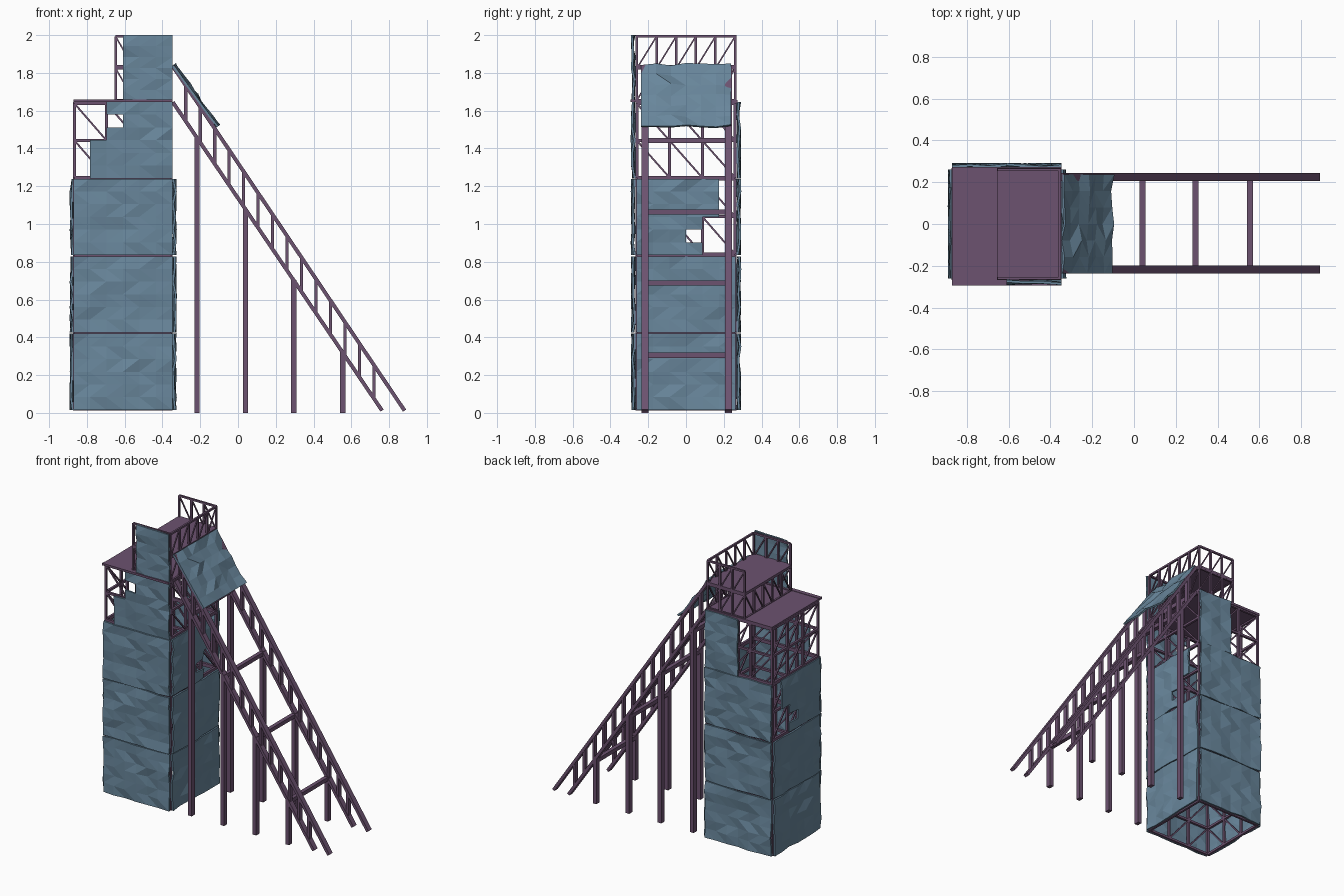
import bpy, bmesh, random
from mathutils import Vector, Matrix

if "Cube" in bpy.data.objects:
    bpy.data.objects.remove(bpy.data.objects["Cube"])

random.seed(4)


def material(name, rgb):
    m = bpy.data.materials.new(name)
    m.diffuse_color = (*rgb, 1)
    m.use_nodes = True
    m.node_tree.nodes["Principled BSDF"].inputs["Base Color"].default_value = m.diffuse_color
    return m


STEEL = material("purple_steel", (0.15, 0.085, 0.16))
SHEET = material("blue_sheet", (0.14, 0.24, 0.33))


def finish(name, bm, mat):
    bmesh.ops.recalc_face_normals(bm, faces=bm.faces)
    me = bpy.data.meshes.new(name)
    bm.to_mesh(me)
    bm.free()
    me.materials.append(mat)
    ob = bpy.data.objects.new(name, me)
    bpy.context.collection.objects.link(ob)
    return ob


def beam(bm, a, b, w, d=None):
    """Square bar from a to b."""
    a, b = Vector(a), Vector(b)
    z = (b - a).normalized()
    side = Vector((0, 1, 0)) if abs(z.y) < 0.9 else Vector((1, 0, 0))
    x = side.cross(z).normalized()
    y = z.cross(x)
    rot = Matrix((x, y, z)).transposed().to_4x4()
    size = Matrix.Diagonal((w, d or w, (b - a).length, 1))
    bmesh.ops.create_cube(bm, size=1, matrix=Matrix.Translation((a + b) / 2) @ rot @ size)


def box(bm, lo, hi):
    lo, hi = Vector(lo), Vector(hi)
    bmesh.ops.create_cube(bm, size=1, matrix=Matrix.Translation((lo + hi) / 2)
                          @ Matrix.Diagonal((*(hi - lo), 1)))


def truss(bm, o, u, v, nu, nv, w=0.016, flip=False):
    """Flat wall of rails, posts and one diagonal per bay."""
    o, u, v = Vector(o), Vector(u), Vector(v)
    p = lambda i, j: o + u * (i / nu) + v * (j / nv)
    for j in range(nv + 1):
        beam(bm, p(0, j), p(nu, j), w)
    for i in range(nu + 1):
        beam(bm, p(i, 0), p(i, nv), w)
    for i in range(nu):
        for j in range(nv):
            a, b = (p(i, j), p(i + 1, j + 1)) if flip else (p(i, j + 1), p(i + 1, j))
            beam(bm, a, b, w * 0.6)


def panel(name, o, u, v, cols=6, rows=6, keep=lambda i, j: True, bump=0.018):
    """Dented sheet cladding; keep() chooses the cells that survive."""
    o, u, v = Vector(o), Vector(u), Vector(v)
    n = u.cross(v).normalized()
    bm = bmesh.new()
    vs = {(i, j): bm.verts.new(o + u * (i / cols) + v * (j / rows) + n * random.uniform(0.002, bump))
          for i in range(cols + 1) for j in range(rows + 1)}
    for i in range(cols):
        for j in range(rows):
            if keep(i, j):
                a, b, c, d = vs[i, j], vs[i + 1, j], vs[i + 1, j + 1], vs[i, j + 1]
                if j % 2:
                    bm.faces.new((a, b, c))
                    bm.faces.new((a, c, d))
                else:
                    bm.faces.new((a, b, d))
                    bm.faces.new((b, c, d))
    bmesh.ops.delete(bm, geom=[q for q in bm.verts if not q.link_faces], context='VERTS')
    base = bm.faces[:] if not bm.faces.ensure_lookup_table() else []
    res = bmesh.ops.extrude_face_region(bm, geom=base, use_keep_orig=True)
    bmesh.ops.translate(bm, vec=-n * 0.012,
                        verts=[q for q in res["geom"] if isinstance(q, bmesh.types.BMVert)])
    return finish(name, bm, SHEET)


# tower frame: four stacked box trusses
X0, X1, Y = -0.865, -0.355, 0.26
W = X1 - X0
levels = [0.02, 0.43, 0.84, 1.245, 1.645]
bm = bmesh.new()
for z0, z1 in zip(levels, levels[1:]):
    h = (0, 0, z1 - z0 - 0.008)
    truss(bm, (X0, -Y, z0), (W, 0, 0), h, 3, 2)
    truss(bm, (X0, Y, z0), (W, 0, 0), h, 3, 2)
    truss(bm, (X0, -Y, z0), (0, 2 * Y, 0), h, 3, 2)
    truss(bm, (X1, -Y, z0), (0, 2 * Y, 0), h, 3, 2)
finish("tower_frame", bm, STEEL)

# top cabin frame and guard rails, open on the left above the upper deck
XM = -0.648
bm = bmesh.new()
for y in (-Y, Y):
    truss(bm, (XM, y, 1.655), (X1 - XM, 0, 0), (0, 0, 0.338), 3, 2, 0.013)
truss(bm, (X1, -Y, 1.655), (0, 2 * Y, 0), (0, 0, 0.338), 5, 2, 0.013, True)
truss(bm, (XM, -Y, 1.655), (0, 2 * Y, 0), (0, 0, 0.175), 5, 1, 0.013, True)
finish("guard_rails", bm, STEEL)

# decks
bm = bmesh.new()
box(bm, (-0.872, -0.267, 1.64), (-0.348, 0.272, 1.657))
box(bm, (-0.872, -0.295, 1.645), (-0.348, -0.265, 1.66))
finish("lower_deck", bm, STEEL)
bm = bmesh.new()
box(bm, (-0.655, -0.267, 1.828), (-0.348, 0.267, 1.843))
finish("upper_deck", bm, STEEL)

# sheet cladding, with the same broken outline reused on damaged sides
limits = [4, 3, 4, 5, 5, 5]
broken = lambda i, j: i < limits[j]
broken_mirror = lambda i, j: 5 - i < limits[j]
broken_turned = lambda i, j: 5 - i < limits[5 - j]
xa, xb, yo = -0.872, -0.348, 0.275
for k in range(3):
    z0, v = levels[k] - 0.004, (0, 0, 0.403)
    panel(f"front_panel_{k}", (xa, -yo, z0), (xb - xa, 0, 0), v)
    panel(f"back_panel_{k}", (xb, yo, z0), (xa - xb, 0, 0), v)
    hole = k == 2
    panel(f"right_panel_{k}", (xb + 0.006, -0.262, z0), (0, 0.524, 0), v,
          keep=broken if hole else lambda i, j: True)
    panel(f"left_panel_{k}", (xa - 0.002, 0.262, z0), (0, -0.524, 0), v,
          keep=broken_mirror if hole else lambda i, j: True)
panel("front_panel_upper", (xa, -yo, 1.241), (xb - xa, 0, 0), (0, 0, 0.405), keep=broken_turned)
panel("back_panel_upper", (xb, yo, 1.241), (xa - xb, 0, 0), (0, 0, 0.405), keep=lambda i, j: i < 3)
panel("front_panel_top", (-0.61, -yo, 1.65), (0.262, 0, 0), (0, 0, 0.35), cols=3)

# sloping ramp: two side trusses with legs and cross beams
top = lambda x: 1.835 - 1.49 * (x + 0.345)
low = lambda x: 1.645 - 1.472 * (x + 0.345)
leg_x = [-0.217, 0.04, 0.295, 0.555]
ramp, legs, cross = bmesh.new(), bmesh.new(), bmesh.new()
for y in (-0.217, 0.225):
    beam(ramp, (-0.345, y, top(-0.345)), (0.882, y, 0.012), 0.02, 0.038)
    beam(ramp, (-0.345, y, low(-0.345)), (0.763, y, 0.012), 0.02, 0.038)
    for i in range(14):
        x = -0.277 + i * 0.0767
        beam(ramp, (x, y, low(x)), (x, y, top(x)), 0.017, 0.03)
    for x in leg_x:
        beam(legs, (x, y, 0), (x, y, low(x)), 0.028, 0.036)
for x in leg_x:
    beam(cross, (x, -0.217, low(x) - 0.015), (x, 0.225, low(x) - 0.015), 0.028)
finish("ramp_trusses", ramp, STEEL)
finish("ramp_legs", legs, STEEL)
finish("ramp_cross_beams", cross, STEEL)

# dented sheet over the head of the ramp
panel("ramp_cover", (-0.113, -0.237, 1.512), (0, 0.474, 0), (-0.235, 0, 0.326), bump=0.025)
